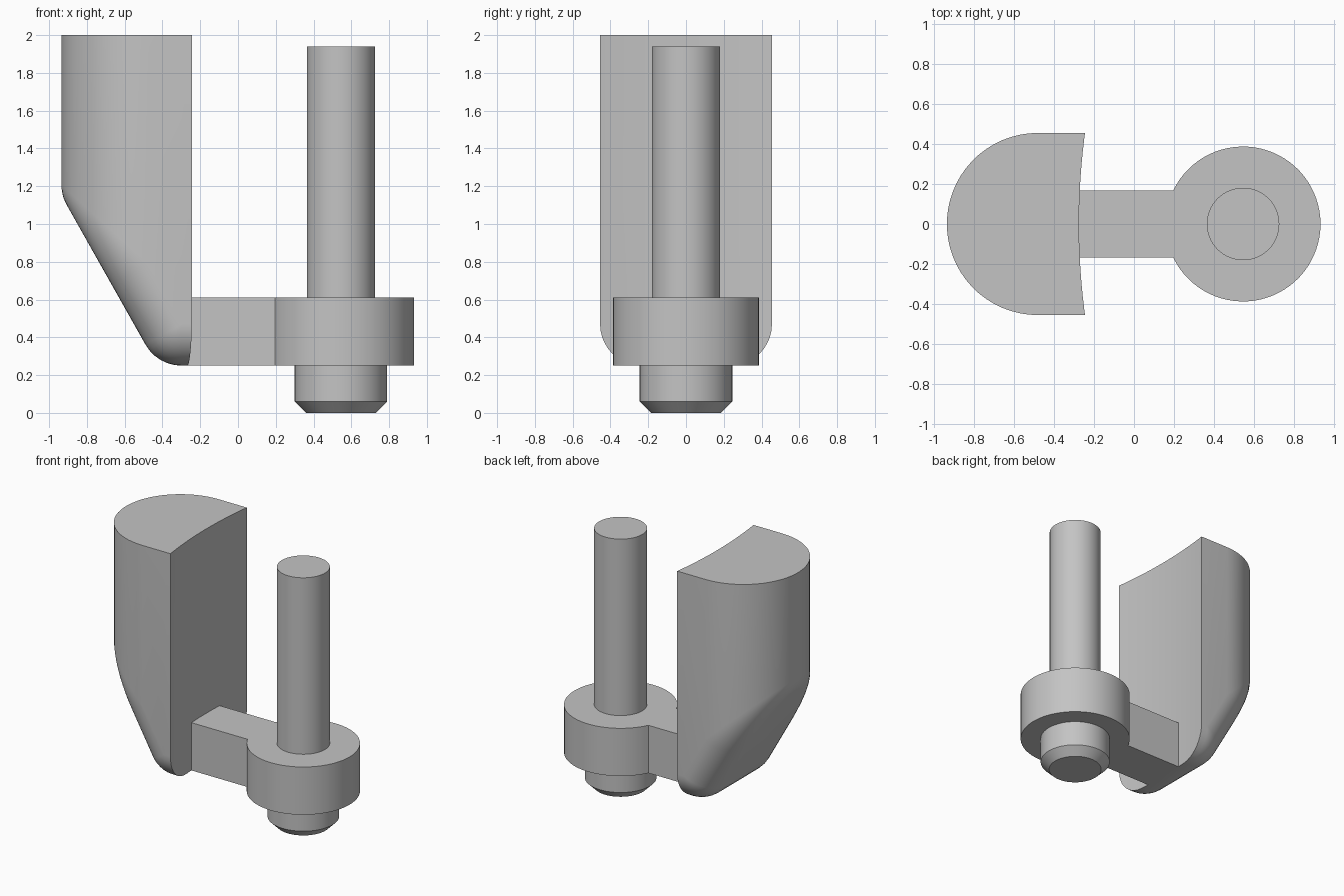
import bpy, bmesh, math
from mathutils import Vector

cube = bpy.data.objects.get("Cube")
if cube:
    bpy.data.objects.remove(cube, do_unlink=True)

grey = bpy.data.materials.new("plain_grey")
grey.use_nodes = True
GREY = (0.55, 0.55, 0.55, 1)
grey.diffuse_color = GREY
grey.node_tree.nodes["Principled BSDF"].inputs["Base Color"].default_value = GREY


def finish(name, bm):
    """Turn a bmesh into a named grey object."""
    bmesh.ops.recalc_face_normals(bm, faces=bm.faces[:])
    mesh = bpy.data.meshes.new(name)
    bm.to_mesh(mesh)
    bm.free()
    mesh.materials.append(grey)
    obj = bpy.data.objects.new(name, mesh)
    bpy.context.collection.objects.link(obj)
    return obj


def activate(obj):
    bpy.ops.object.select_all(action='DESELECT')
    obj.select_set(True)
    bpy.context.view_layer.objects.active = obj


def smooth(obj):
    activate(obj)
    bpy.ops.object.shade_smooth_by_angle(angle=math.radians(25))


def extrude(name, outline, z0, z1):
    """Prism from a flat outline."""
    bm = bmesh.new()
    low = [bm.verts.new((x, y, z0)) for x, y in outline]
    high = [bm.verts.new((x, y, z1)) for x, y in outline]
    bm.faces.new(low)
    bm.faces.new(high)
    for i in range(len(outline)):
        bm.faces.new((low[i - 1], low[i], high[i], high[i - 1]))
    return finish(name, bm)


def turned(name, x, profile, sides=64):
    """Stack of rings around a vertical axis, capped at both ends."""
    bm = bmesh.new()
    rings = [[bm.verts.new((x + r * math.cos(math.tau * i / sides),
                            r * math.sin(math.tau * i / sides), z))
              for i in range(sides)] for r, z in profile]
    for low, high in zip(rings, rings[1:]):
        for i in range(sides):
            bm.faces.new((low[i - 1], low[i], high[i], high[i - 1]))
    bm.faces.new(rings[0])
    bm.faces.new(rings[-1])
    return finish(name, bm)


PIN_X, BASE, PLATE_TOP = 0.545, 0.25, 0.61

# Pin and the chamfered boss under the plate
smooth(turned("upright_pin", PIN_X, [(0.181, PLATE_TOP), (0.181, 1.94)]))
smooth(turned("lower_boss", PIN_X, [(0.185, 0), (0.245, 0.06), (0.245, BASE)]))

# Link plate: round eye with a straight arm
R, HALF = 0.387, 0.168
a0 = math.pi - math.asin(HALF / R)
eye = [(PIN_X + R * math.cos(a), R * math.sin(a))
       for a in (-a0 + 2 * a0 * i / 64 for i in range(65))]
smooth(extrude("link_plate", [(-0.28, HALF), (-0.28, -HALF)] + eye, BASE, PLATE_TOP))

# Grip block: rolled fillet swept round an inset outline
FILLET, WIDTH, ARC_X, TOP = 0.22, 0.455, -0.48, 2.0
SLOPE, TOE_X = 1.773, -0.427
STEPS, ARC = 10, 32
CORE = WIDTH - FILLET
down = Vector((0, 0, -1))
ramp = Vector((-SLOPE, 0, -1)).normalized()
rise = FILLET * math.hypot(SLOPE, 1)
bend_x = TOE_X + (rise - FILLET) / SLOPE

# Each station is a core point, its wall normal and its underside normal
left = Vector((0, 1, 0))
low_z = BASE + FILLET
side = [(Vector((0.3, CORE, low_z)), left, down)]
side += [(Vector((bend_x, CORE, low_z)), left, down.slerp(ramp, i / 6)) for i in range(7)]
for i in range(ARC // 2):
    a = math.pi / 2 + math.pi * i / (ARC - 1)
    n = Vector((math.cos(a), math.sin(a), 0))
    p = n * CORE
    p.x += ARC_X
    p.z = BASE - SLOPE * (p.x - TOE_X) + rise
    side.append((p, n, ramp))
flip = Vector((1, -1, 1))
stations = side + [(p * flip, n * flip, f) for p, n, f in reversed(side)]

bm = bmesh.new()
strips = []
for p, n, f in stations:
    wall = p + n * FILLET
    points = [Vector((wall.x, wall.y, TOP))]
    points += [p + n.slerp(f, k / STEPS) * FILLET for k in range(STEPS + 1)]
    strips.append([bm.verts.new(q) for q in points])
for a, b in zip(strips, strips[1:]):
    for k in range(STEPS + 1):
        bm.faces.new((a[k], b[k], b[k + 1], a[k + 1]))
under = [s[-1] for s in strips]
count = len(under)
for i in range(count // 2 - 1):
    bm.faces.new((under[i], under[i + 1], under[count - 2 - i], under[count - 1 - i]))
bm.faces.new([s[0] for s in strips])
bm.faces.new(strips[0] + strips[-1][::-1])
bmesh.ops.remove_doubles(bm, verts=bm.verts[:], dist=0.00001)
block = finish("grip_block", bm)

# Shallow hollow on the inner face
HOLLOW = 3.46
cutter = turned("hollow_cutter", HOLLOW - 0.275, [(HOLLOW, -1), (HOLLOW, 4)], 360)
cutter.hide_render = True
mod = block.modifiers.new("hollow", 'BOOLEAN')
mod.operation, mod.solver, mod.object = 'DIFFERENCE', 'EXACT', cutter
activate(block)
bpy.ops.object.modifier_apply(modifier=mod.name)
bpy.data.objects.remove(cutter, do_unlink=True)
smooth(block)
